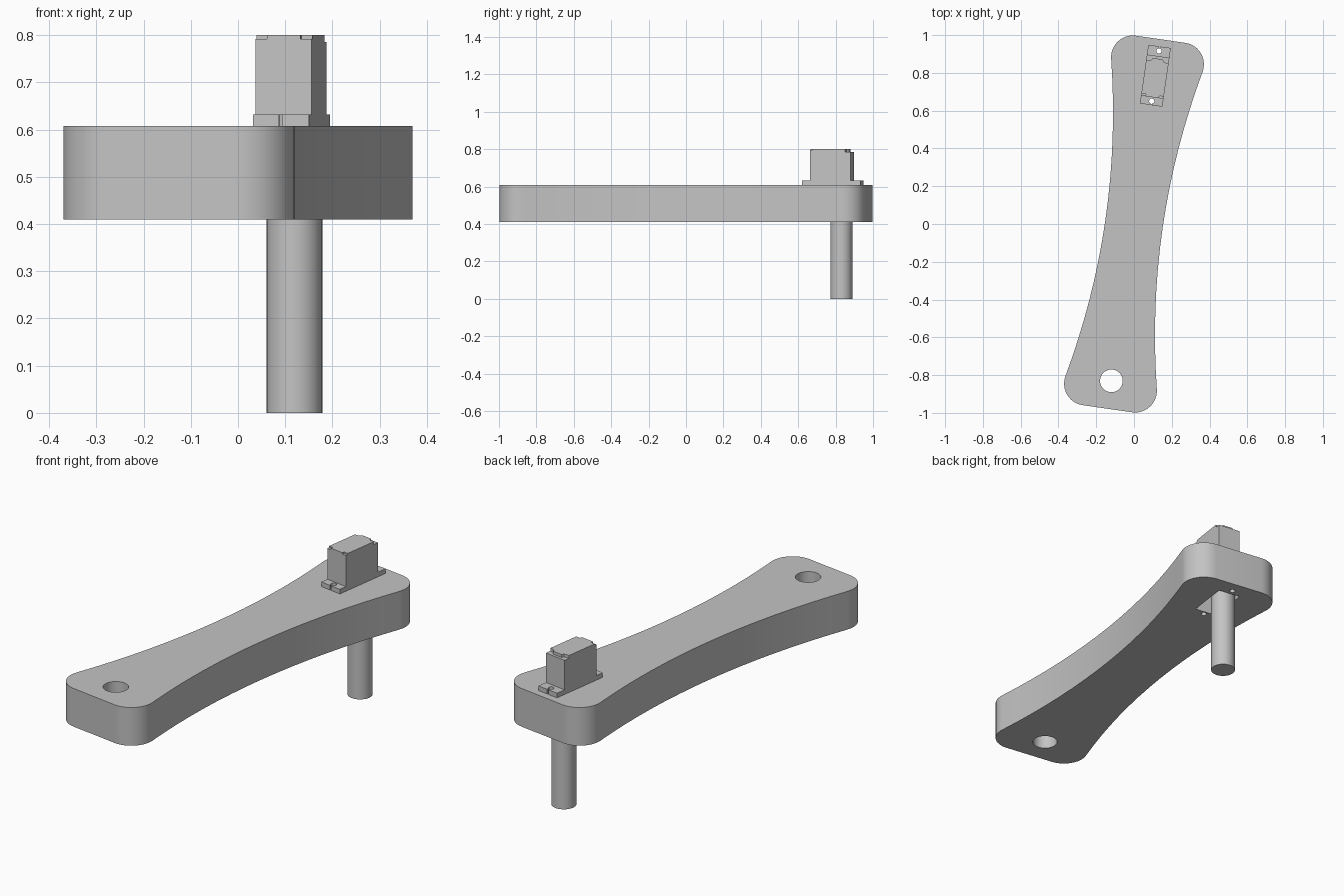
import bpy, bmesh, math
from mathutils import Matrix

if "Cube" in bpy.data.objects:
    bpy.data.objects.remove(bpy.data.objects["Cube"], do_unlink=True)

grey = bpy.data.materials.new("plain grey")
COLOUR = (0.55, 0.55, 0.55, 1)
grey.diffuse_color = COLOUR
grey.use_nodes = True
grey.node_tree.nodes["Principled BSDF"].inputs["Base Color"].default_value = COLOUR

# Everything is laid out along the arm, then turned about z
TURN = Matrix.Rotation(math.radians(-8.2), 4, "Z")
ARM_LOW, ARM_TOP = 0.41, 0.608
BODY_A, BODY_B, HALF = 0.678, 0.898, 0.06
SHAFT_Y = 0.839


def prism(name, outline, low, high):
    bm = bmesh.new()
    base = bm.faces.new([bm.verts.new((x, y, low)) for x, y in outline])
    top = bmesh.ops.extrude_face_region(bm, geom=[base])["geom"]
    bmesh.ops.translate(bm, vec=(0, 0, high - low),
                        verts=[v for v in top if isinstance(v, bmesh.types.BMVert)])
    bmesh.ops.recalc_face_normals(bm, faces=bm.faces)
    mesh = bpy.data.meshes.new(name)
    bm.to_mesh(mesh)
    bm.free()
    mesh.materials.append(grey)
    mesh.transform(TURN)
    obj = bpy.data.objects.new(name, mesh)
    bpy.context.collection.objects.link(obj)
    return obj


def arc(cx, cy, r, start, end, n):
    return [(cx + r * math.cos(math.radians(start + (end - start) * i / n)),
             cy + r * math.sin(math.radians(start + (end - start) * i / n)))
            for i in range(n + 1)]


def circle(y, r, n=40):
    return arc(0, y, r, 0, 360, n)[:-1]


def box(x0, x1, y0, y1):
    return [(x0, y0), (x1, y0), (x1, y1), (x0, y1)]


def cut(obj, cutters):
    for c in cutters:
        c.hide_render = True
        mod = obj.modifiers.new("cut", "BOOLEAN")
        mod.operation, mod.solver, mod.object = "DIFFERENCE", "EXACT", c
        bpy.context.view_layer.objects.active = obj
        bpy.ops.object.modifier_apply(modifier=mod.name)
        bpy.data.objects.remove(c, do_unlink=True)


def smooth(obj):
    bpy.ops.object.select_all(action="DESELECT")
    obj.select_set(True)
    bpy.context.view_layer.objects.active = obj
    bpy.ops.object.shade_smooth_by_angle(angle=math.radians(30))


# Waisted arm: one quarter outline, mirrored twice
side = [(0.153 + 0.127 * y * y, y) for y in [0.849 * i / 8 for i in range(8)]]
quarter = side + arc(0.132, 0.873, 0.115, -12, 90, 12)
half = quarter + [(-x, y) for x, y in reversed(quarter)]
outline = half + [(-x, -y) for x, y in half[1:-1]]
arm = prism("arm", outline, ARM_LOW, ARM_TOP)

# Pivot hole, motor pocket and screw holes through the arm
SCREWS = (0.657, 0.926)
cut(arm, [prism("pivot_cutter", circle(-SHAFT_Y, 0.06), 0.3, 0.7),
          prism("pocket_cutter", box(-HALF, HALF, BODY_A, BODY_B), 0.3, 0.7)]
    + [prism("screw_cutter", circle(y, 0.014, 20), 0.3, 0.7) for y in SCREWS])
smooth(arm)

# Motor mounting flange with screw holes and open slits
flange = prism("motor_flange", box(-HALF, HALF, 0.636, 0.95), ARM_TOP, 0.632)
cut(flange, [prism("screw_cutter", circle(y, 0.014, 20), 0.5, 0.7) for y in SCREWS]
    + [prism("slit_cutter", box(-0.004, 0.004, a, b), 0.5, 0.7)
       for a, b in ((0.6, 0.655), (0.928, 1.0))])
smooth(flange)

# Motor body, with the end-cap notches cut into its top
body = prism("motor_body", box(-HALF, HALF, BODY_A, BODY_B), 0.56, 0.8)
notches = [prism("ledge_cutter", box(-0.07, 0.07, 0.884, 0.91), 0.785, 0.9)]
for s in (-1, 1):
    notches.append(prism("front_notch_cutter",
                         [(s * (0.07 - x), y) for x, y in box(0, 0.034, 0.66, 0.69)],
                         0.792, 0.9))
    notches.append(prism("back_notch_cutter",
                         [(s * 0.07, 0.868), (s * 0.045, 0.868), (s * 0.032, 0.873),
                          (s * 0.026, 0.887), (s * 0.07, 0.887)], 0.785, 0.9))
cut(body, notches)

# Output shaft under the arm
smooth(prism("output_shaft", circle(SHAFT_Y, 0.059), 0, 0.565))
